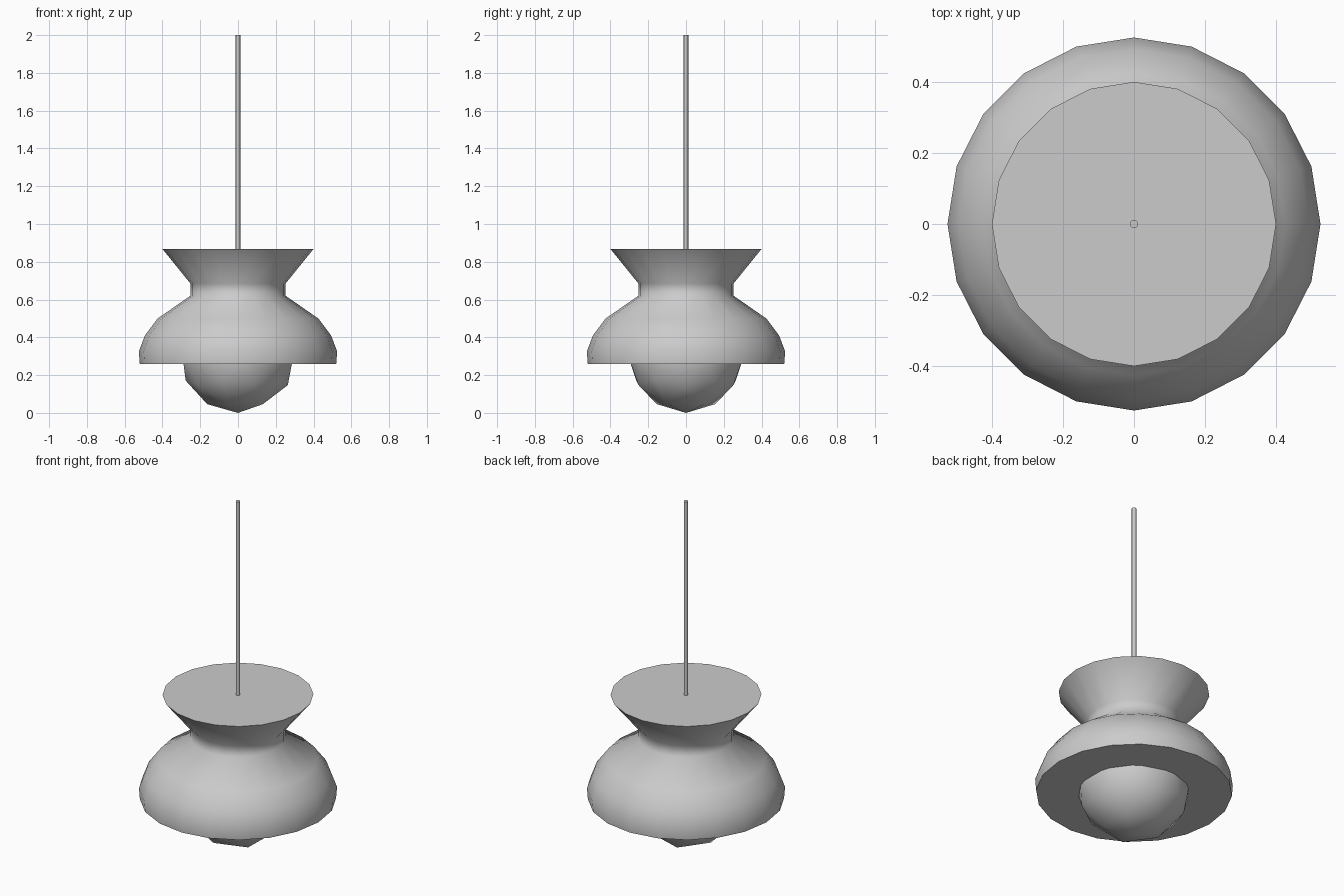
import bpy, bmesh, math

if "Cube" in bpy.data.objects:
    bpy.data.objects.remove(bpy.data.objects["Cube"])

SIDES = 20


def smooth(obj, angle):
    bpy.ops.object.select_all(action='DESELECT')
    obj.select_set(True)
    bpy.context.view_layer.objects.active = obj
    bpy.ops.object.shade_smooth_by_angle(angle=math.radians(angle))


def lathe(name, profile, sides):
    """Closed solid of revolution from (radius, z) pairs, bottom to top."""
    bm = bmesh.new()
    rings = []
    for r, z in profile:
        rings.append([bm.verts.new((r * math.cos(2 * math.pi * i / sides),
                                    r * math.sin(2 * math.pi * i / sides), z))
                      for i in range(sides)])
    for a, b in zip(rings, rings[1:]):
        for i in range(sides):
            j = (i + 1) % sides
            bm.faces.new((a[i], a[j], b[j], b[i]))
    bm.faces.new(rings[0][::-1])
    bm.faces.new(rings[-1])
    mesh = bpy.data.meshes.new(name)
    bm.to_mesh(mesh)
    bm.free()
    obj = bpy.data.objects.new(name, mesh)
    bpy.context.collection.objects.link(obj)
    smooth(obj, 70)
    return obj


# Flared shade with a narrow neck and a domed skirt
lathe("shade", [(0.52, 0.26), (0.525, 0.325), (0.493, 0.41), (0.425, 0.50),
                (0.252, 0.62), (0.252, 0.685), (0.40, 0.868)], SIDES)

# Hanging rod
lathe("rod", [(0.012, 0.86), (0.012, 2.0)], 16)

# Bulb below the shade
bpy.ops.mesh.primitive_ico_sphere_add(subdivisions=2, radius=0.31,
                                      location=(0, 0, 0.31))
bulb = bpy.context.object
bulb.name = "bulb"
smooth(bulb, 60)
